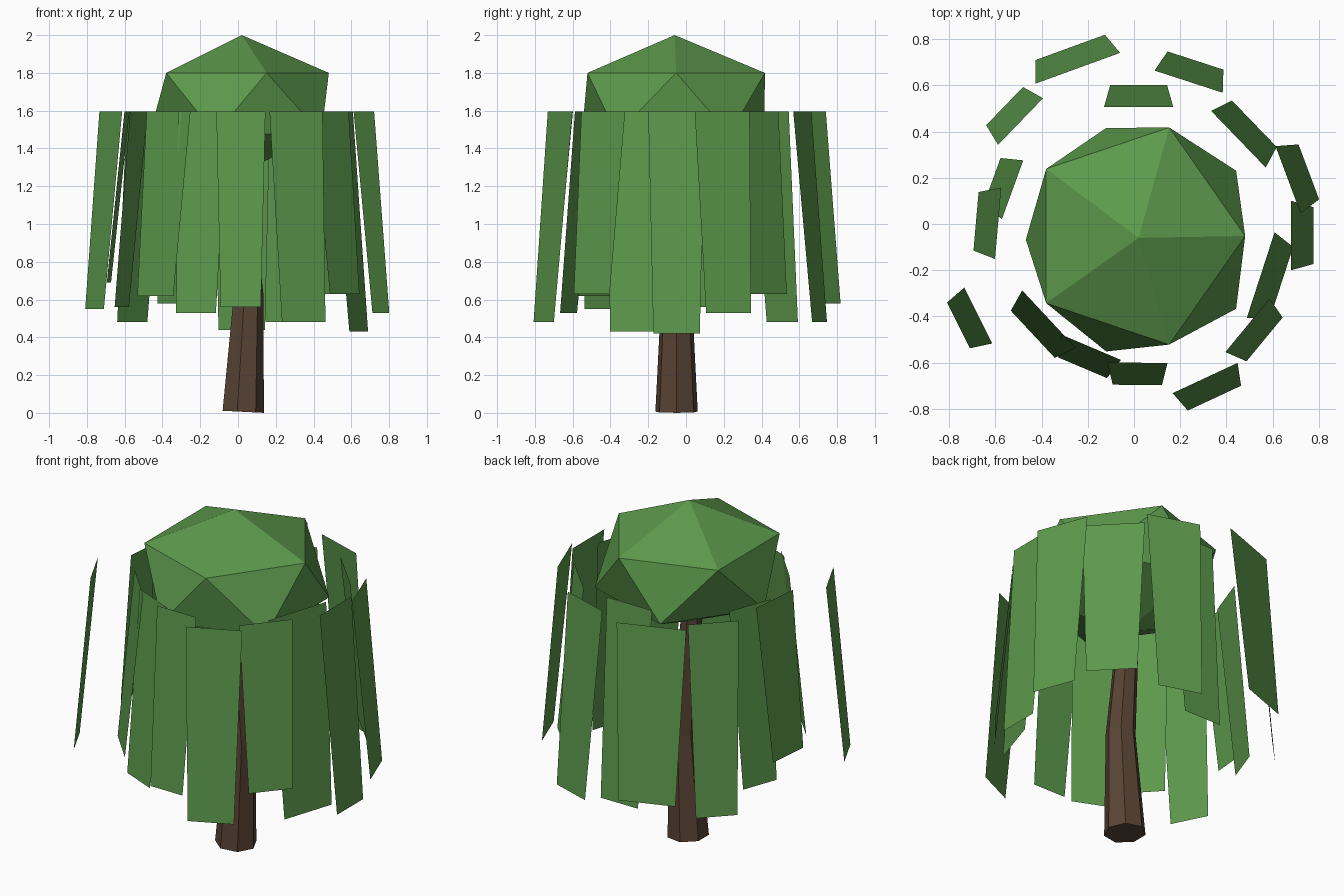
import bpy, bmesh, math
from mathutils import Matrix, Vector

if "Cube" in bpy.data.objects:
    bpy.data.objects.remove(bpy.data.objects["Cube"], do_unlink=True)

CENTRE = Vector((0.02, -0.05, 0))


def make_material(name, colour):
    mat = bpy.data.materials.new(name)
    mat.use_nodes = True
    mat.diffuse_color = colour
    mat.node_tree.nodes["Principled BSDF"].inputs["Base Color"].default_value = colour
    return mat


leaf_green = make_material("leaf green", (0.107, 0.319, 0.072, 1))
bark_brown = make_material("bark brown", (0.1, 0.057, 0.035, 1))


def add_object(name, bm, mat):
    mesh = bpy.data.meshes.new(name)
    bm.to_mesh(mesh)
    bm.free()
    mesh.materials.append(mat)
    obj = bpy.data.objects.new(name, mesh)
    bpy.context.collection.objects.link(obj)
    return obj


# Trunk: seven-sided tube, leaning out and back at one bend
bm = bmesh.new()
rings = []
for x, z, radius, lean in ((0.022, 0.006, 0.115, 0.05),
                           (0.052, 0.62, 0.083, -0.02),
                           (-0.005, 1.36, 0.058, -0.08)):
    place = Matrix.Translation((x, CENTRE.y, z)) @ Matrix.Rotation(lean, 4, 'Y')
    rings.append([bm.verts.new(place @ Vector((radius * math.cos(a), radius * math.sin(a), 0)))
                  for a in (math.tau * i / 7 for i in range(7))])
for low, high in zip(rings, rings[1:]):
    for i in range(7):
        j = (i + 1) % 7
        bm.faces.new((low[i], low[j], high[j], high[i]))
bm.faces.new(rings[0][::-1])
bm.faces.new(rings[-1])
add_object("trunk", bm, bark_brown)

# Crown: flattened icosahedron, lower ring slightly wider than the upper
bm = bmesh.new()
bmesh.ops.create_icosphere(bm, subdivisions=1, radius=1)
for v in bm.verts:
    ring = 0 if abs(v.co.z) > 0.9 else math.copysign(1, v.co.z)
    v.co.x = v.co.x * (0.547 - 0.015 * ring) - 0.015 * ring
    v.co.y = v.co.y * (0.56 - 0.008 * ring) + 0.008 * ring - 0.01
    v.co.z *= 0.362
    v.co += CENTRE + Vector((0, 0, 1.638))
add_object("crown", bm, leaf_green)

# Hanging foliage: angle in degrees, radius, top width, bottom height
PANELS = (
    (0, 0.66, 0.30, 0.42), (20.5, 0.69, 0.31, 0.53),
    (44, 0.60, 0.34, 0.63), (72, 0.70, 0.31, 0.48),
    (90, 0.555, 0.30, 0.44), (110, 0.77, 0.39, 0.58),
    (136, 0.71, 0.28, 0.48), (160, 0.58, 0.27, 0.56),
    (175, 0.61, 0.31, 0.69), (206.5, 0.775, 0.27, 0.55),
    (223, 0.53, 0.34, 0.62), (247, 0.525, 0.28, 0.53),
    (269.5, 0.55, 0.26, 0.56), (295, 0.68, 0.31, 0.48),
    (320.5, 0.61, 0.30, 0.63), (342, 0.555, 0.39, 0.43),
)
TOP, FLARE, TAPER = 1.595, 0.096, 0.82

for n, (angle, radius, width, bottom) in enumerate(PANELS, 1):
    bm = bmesh.new()
    place = Matrix.Translation(CENTRE) @ Matrix.Rotation(math.radians(angle), 4, 'Z')
    half, out = width / 2, radius + FLARE
    corners = ((radius, half, TOP), (out, half * TAPER, bottom),
               (out, -half * TAPER, bottom), (radius, -half, TOP))
    face = bm.faces.new([bm.verts.new(place @ Vector(c)) for c in corners])
    face.normal_update()
    if face.normal.dot(place.to_3x3() @ Vector((1, 0, 0))) < 0:
        face.normal_flip()
    add_object(f"hanging_foliage_{n}", bm, leaf_green)
